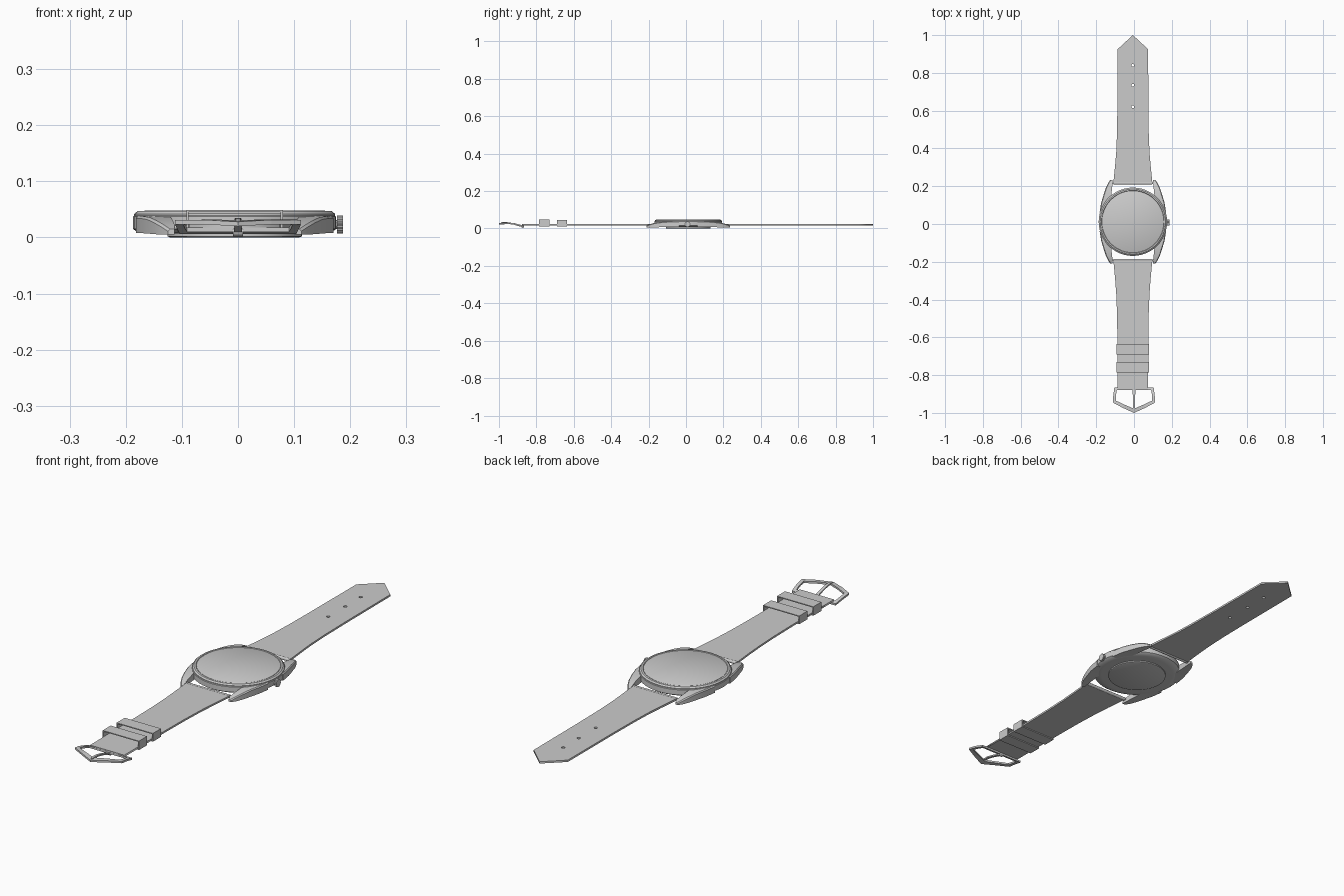
import bpy, bmesh
from math import sin, cos, pi
from mathutils import Matrix

if "Cube" in bpy.data.objects:
    bpy.data.objects.remove(bpy.data.objects["Cube"])

CX, CY = -0.006, 0.012      # centre of the watch case


def make(name, verts, faces, smooth=None):
    me = bpy.data.meshes.new(name)
    bm = bmesh.new()
    vs = [bm.verts.new(v) for v in verts]
    for f in faces:
        bm.faces.new([vs[i] for i in f])
    bmesh.ops.recalc_face_normals(bm, faces=bm.faces)
    bm.to_mesh(me)
    bm.free()
    ob = bpy.data.objects.new(name, me)
    bpy.context.collection.objects.link(ob)
    if smooth:
        bpy.ops.object.select_all(action='DESELECT')
        ob.select_set(True)
        bpy.context.view_layer.objects.active = ob
        bpy.ops.object.shade_smooth_by_angle(angle=smooth)
    return ob


def loft(name, rings, closed=False, smooth=None):
    """Join rings of equal length; cap the ends, or close the loop."""
    n, m = len(rings[0]), len(rings)
    faces = []
    for i in range(m if closed else m - 1):
        a, b = i * n, ((i + 1) % m) * n
        for j in range(n):
            k = (j + 1) % n
            faces.append((a + j, a + k, b + k, b + j))
    if not closed:
        faces += [tuple(range(n)), tuple(range((m - 1) * n, m * n))]
    return make(name, [v for r in rings for v in r], faces, smooth)


def lathe(name, profile, n=48, smooth=0.5):
    return loft(name, [[(CX + r * cos(2 * pi * i / n), CY + r * sin(2 * pi * i / n), z)
                        for i in range(n)] for r, z in profile], smooth=smooth)


def rod(name, x0, x1, y, z, r, n=12, ridge=0.0):
    return loft(name, [[(x, y + (r - ridge * (i % 2)) * cos(2 * pi * i / n),
                         z + (r - ridge * (i % 2)) * sin(2 * pi * i / n))
                        for i in range(n)] for x in (x0, x1)],
                smooth=None if ridge else 0.6)


def strap(name, half, tip=None, holes=()):
    """Flat strap: half outline as (half width, y), holes along the centre."""
    pts = [(CX + w, y) for w, y in half]
    if tip:
        pts.append((CX, tip))
    pts += [(CX - w, y) for w, y in reversed(half)]
    loops = [pts] + [[(CX + .007 * cos(i * pi / 6), y + .007 * sin(i * pi / 6))
                      for i in range(12)] for y in holes]
    cu = bpy.data.curves.new(name, 'CURVE')
    cu.dimensions, cu.fill_mode, cu.extrude = '2D', 'BOTH', 0.004
    for lp in loops:
        sp = cu.splines.new('POLY')
        sp.points.add(len(lp) - 1)
        for p, (x, y) in zip(sp.points, lp):
            p.co = (x, y, 0, 1)
        sp.use_cyclic_u = True
    ob = bpy.data.objects.new(name, cu)
    ob.location.z = 0.019
    bpy.context.collection.objects.link(ob)


# Case, bezel, crystal and back cover
lathe("case", [(.150, .007), (.172, .009), (.181, .015), (.181, .037), (.178, .040)])
lathe("bezel", [(.179, .039), (.179, .042), (.173, .047), (.166, .0475), (.164, .045)])
lathe("crystal", [(.163, .042), (.163, .0465), (.160, .048)])
lathe("back_cover", [(.115, 0), (.120, .002), (.120, .008)])

# Four lugs: stations of (y, inner x, outer x, bottom, top)
LUG = [(.05, .120, .176, .008, .038), (.10, .117, .168, .008, .038),
       (.14, .114, .156, .007, .036), (.18, .110, .143, .006, .030),
       (.205, .107, .131, .005, .023), (.222, .107, .119, .005, .015)]
for sx in (-1, 1):
    for sy in (-1, 1):
        rings = [[(CX + sx * x, CY + sy * y, z) for x, z in
                  ((a, b), (c, b), (c, t - .004), (c - .004, t), (a, t))]
                 for y, a, c, b, t in LUG]
        loft(("left" if sx < 0 else "right") + ("_front" if sy < 0 else "_back") + "_lug",
             rings, smooth=0.5)

# Spring bars and the strap ends rolled around them
for sy, tag in ((-1, "front"), (1, "back")):
    rod(tag + "_spring_bar", CX - .112, CX + .112, CY + sy * .204, .018, .004)
    rod(tag + "_strap_roll", CX - .102, CX + .102, CY + sy * .204, .018, .007)

# Crown with ridged edge
rod("crown_stem", .16, .178, CY - .004, .023, .008)
rod("crown", .176, .187, CY - .004, .023, .016, n=40, ridge=.0015)

# Two strap halves
strap("long_strap", [(.104, .212), (.101, .24), (.094, .31), (.088, .38), (.084, .48),
                     (.082, .62), (.081, .925)], 1.0, (.62, .735, .84))
strap("short_strap", [(.104, -.188), (.101, -.215), (.094, -.29), (.088, -.37),
                      (.084, -.47), (.082, -.60), (.081, -.878)])

# Two keeper loops around the short strap
for name, y0, y1, top in (("fixed_keeper", -.785, -.731, .049),
                          ("sliding_keeper", -.691, -.636, .046)):
    def rect(y, d):
        x0, x1, z0, z1 = CX - .086 + d, CX + .086 - d, .0105 + d, top - d
        return [(x0, y, z0), (x1, y, z0), (x1, y, z1), (x0, y, z1)]
    loft(name, [rect(y0, 0), rect(y1, 0), rect(y1, .004), rect(y0, .004)], closed=True)


# Buckle frame, gently arched along y
def arch(y):
    t = (y + .865) / -.135
    return .010 + .018 * sin(pi * min(t, 1) * .72)


def ring(half, tip, top):
    pts = half + [(0, tip)] + [(-x, y) for x, y in reversed(half)]
    return [(x, y, arch(y) + (.004 if top else -.004)) for x, y in pts]


outer = [(.104, -.865), (.108, -.895), (.111, -.92), (.112, -.945), (.060, -.973)]
inner = [(.091, -.879), (.094, -.897), (.096, -.917), (.096, -.935), (.052, -.956)]
loft("buckle_frame", [ring(outer, -1.0, False), ring(outer, -1.0, True),
                      ring(inner, -.978, True), ring(inner, -.978, False)], closed=True)

# Prong with its hinge knuckle
path = [(-.868, .010), (-.89, .014), (-.92, .023), (-.95, .030), (-.975, .032), (-.99, .030)]
loft("buckle_prong", [[(w, y, z - .003), (w, y, z + .003), (-w, y, z + .003), (-w, y, z - .003)]
                      for (y, z), w in zip(path, (.007, .007, .006, .006, .005, .004))],
     smooth=0.5)
rod("prong_hinge", -.009, .009, -.873, .010, .008)
